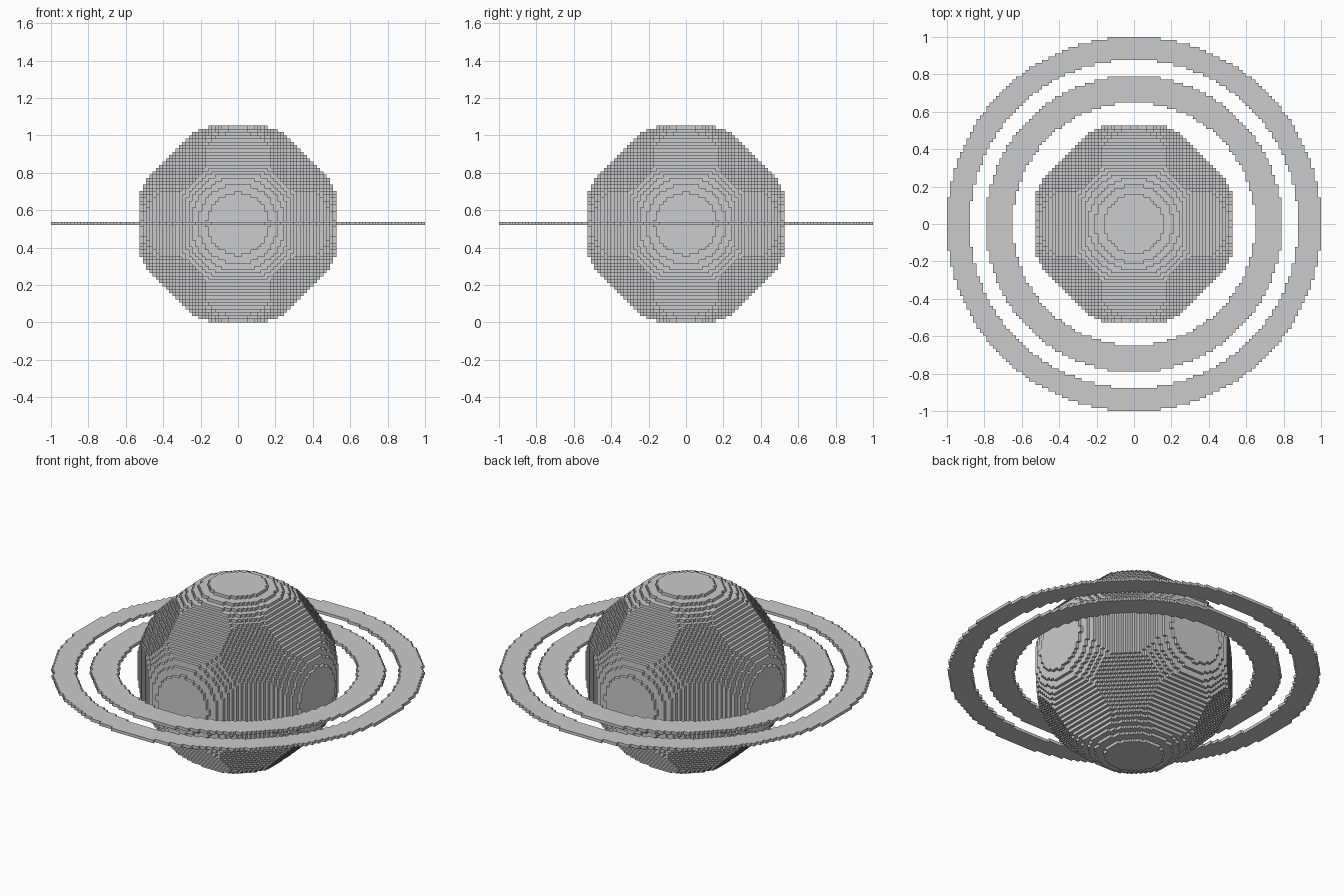
import bpy, bmesh

if "Cube" in bpy.data.objects:
    bpy.data.objects.remove(bpy.data.objects["Cube"])

V = 2 / 114          # edge length of one block
MID = 30 * V         # height of the planet's centre

grey = bpy.data.materials.new("light grey")
grey.diffuse_color = (0.6, 0.6, 0.6, 1)
grey.use_nodes = True
grey.node_tree.nodes["Principled BSDF"].inputs["Base Color"].default_value = grey.diffuse_color


def build_blocks(name, inside, half, layers, z_mid):
    """Skin every exposed side of the unit blocks chosen by inside(x, y, z)."""
    cells = {(i, j, k)
             for i in range(-half, half)
             for j in range(-half, half)
             for k in layers
             if inside(i + 0.5, j + 0.5, k + 0.5)}
    bm = bmesh.new()
    verts = {}

    def vert(p):
        if p not in verts:
            verts[p] = bm.verts.new((p[0] * V, p[1] * V, p[2] * V + z_mid))
        return verts[p]

    for c in cells:
        for axis in range(3):
            u, w = (axis + 1) % 3, (axis + 2) % 3
            for side in (0, 1):
                n = list(c)
                n[axis] += 2 * side - 1
                if tuple(n) in cells:
                    continue
                corners = []
                for a, b in ((0, 0), (1, 0), (1, 1), (0, 1)):
                    p = list(c)
                    p[axis] += side
                    p[u] += a
                    p[w] += b
                    corners.append(vert(tuple(p)))
                bm.faces.new(corners if side else corners[::-1])
    mesh = bpy.data.meshes.new(name)
    bm.to_mesh(mesh)
    bm.free()
    mesh.materials.append(grey)
    obj = bpy.data.objects.new(name, mesh)
    bpy.context.collection.objects.link(obj)
    return obj


# Planet: blocky ball, slightly flattened on the axes and the diagonals
def in_planet(x, y, z):
    x, y, z = abs(x), abs(y), abs(z)
    return (x * x + y * y + 1.01 * z * z <= 962
            and max(x + y, y + z, x + z) <= 41
            and x + y + z <= 51)


build_blocks("planet", in_planet, 30, range(-30, 30), MID)


# Rings: two flat bands, one block thick
def band(inner, outer):
    return lambda x, y, z: inner ** 2 < x * x + y * y <= outer ** 2


for name, inner, outer in (("inner_ring", 37, 45.2), ("outer_ring", 50, 57)):
    build_blocks(name, band(inner, outer), 57, (0,), MID - V / 2 + 0.002)
